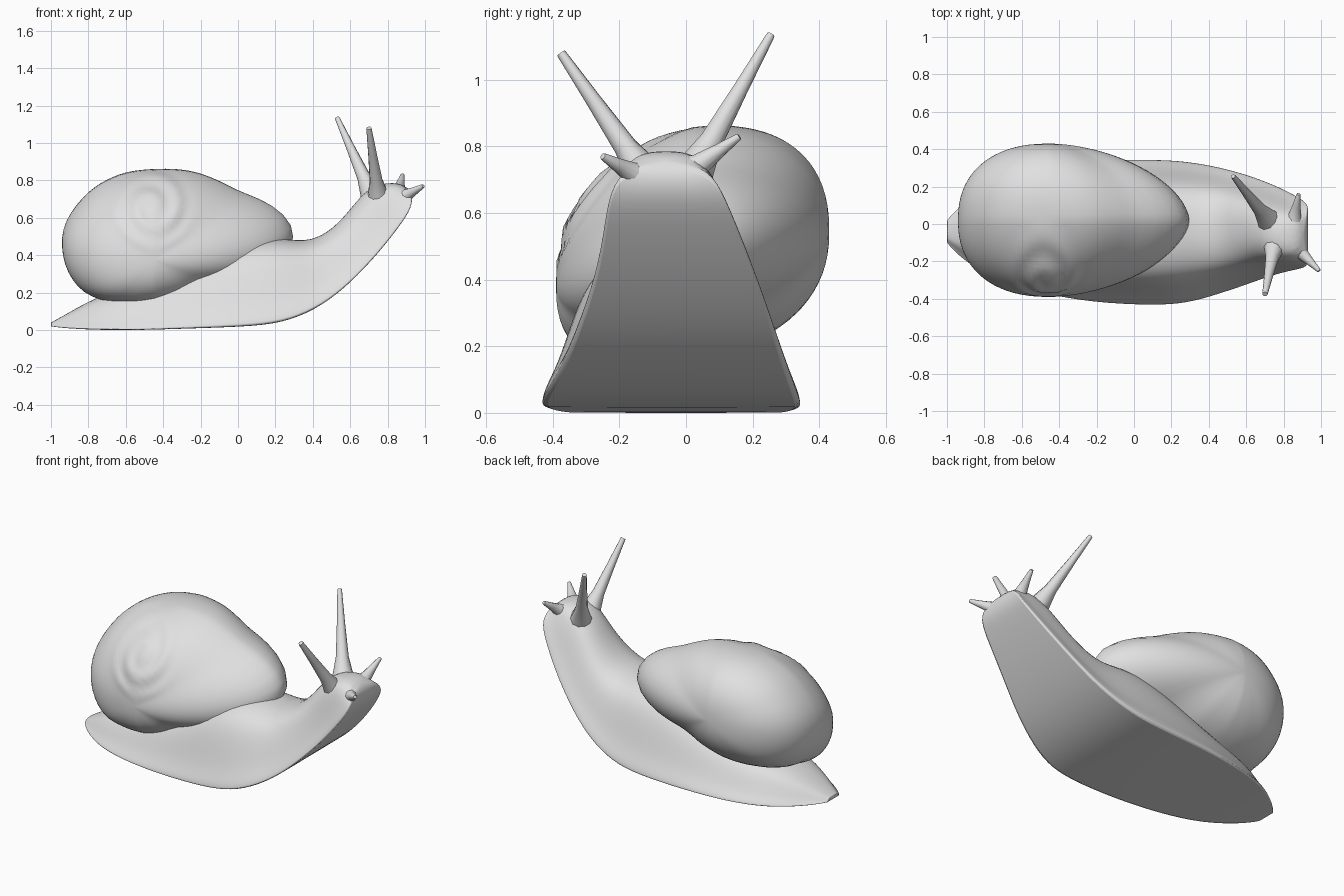
import bpy, bmesh, math
from mathutils import Vector

cube = bpy.data.objects.get("Cube")
if cube:
    bpy.data.objects.remove(cube, do_unlink=True)

grey = bpy.data.materials.new("plain_grey")
grey.use_nodes = True
grey.diffuse_color = (0.75, 0.75, 0.75, 1)
grey.node_tree.nodes["Principled BSDF"].inputs["Base Color"].default_value = (0.75, 0.75, 0.75, 1)


def loft(name, rings, creased=(), subsurf=0):
    """Skin closed rings of points; creased lists ring positions kept sharp."""
    bm = bmesh.new()
    loops = [[bm.verts.new(p) for p in ring] for ring in rings]
    n = len(loops[0])
    for a, b in zip(loops, loops[1:]):
        for i in range(n):
            j = (i + 1) % n
            bm.faces.new((a[i], a[j], b[j], b[i]))
    bm.faces.new(loops[0])
    bm.faces.new(loops[-1])
    crease = bm.edges.layers.float.new("crease_edge")
    for a, b in zip(loops, loops[1:]):
        for i in creased:
            bm.edges.get((a[i], b[i]))[crease] = 0.8
    if creased:
        for i in range(n):
            bm.edges.get((loops[0][i], loops[0][(i + 1) % n]))[crease] = 0.7
    bmesh.ops.recalc_face_normals(bm, faces=bm.faces)
    mesh = bpy.data.meshes.new(name)
    bm.to_mesh(mesh)
    bm.free()
    mesh.materials.append(grey)
    obj = bpy.data.objects.new(name, mesh)
    bpy.context.collection.objects.link(obj)
    if subsurf:
        mod = obj.modifiers.new("smooth_form", "SUBSURF")
        mod.levels = mod.render_levels = subsurf
    bpy.ops.object.select_all(action="DESELECT")
    obj.select_set(True)
    bpy.context.view_layer.objects.active = obj
    bpy.ops.object.shade_smooth_by_angle(angle=math.radians(50))
    return obj


# Body: sole point (x, z), back point (x, z), centre y, half width
sections = [
    (-1.0, 0.02, -1.0, 0.04, -0.04, 0.06),
    (-0.93, 0.01, -0.91, 0.09, -0.04, 0.14),
    (-0.75, 0.0, -0.72, 0.20, -0.03, 0.27),
    (-0.5, 0.0, -0.5, 0.24, -0.03, 0.34),
    (-0.22, 0.01, -0.22, 0.36, -0.04, 0.38),
    (0.1, 0.02, 0.0, 0.48, -0.045, 0.39),
    (0.28, 0.05, 0.2, 0.50, -0.045, 0.38),
    (0.45, 0.13, 0.36, 0.47, -0.035, 0.34),
    (0.6, 0.25, 0.48, 0.52, -0.03, 0.295),
    (0.75, 0.41, 0.58, 0.62, -0.03, 0.24),
    (0.86, 0.55, 0.67, 0.74, -0.045, 0.20),
    (0.935, 0.66, 0.77, 0.79, -0.06, 0.17),
    (0.93, 0.74, 0.88, 0.785, -0.06, 0.12),
]
half = [(1, 0), (1, 0.06), (0.88, 0.25), (0.77, 0.55), (0.62, 0.85), (0.3, 0.98)]
outline = half + [(0, 1)] + [(-k, v) for k, v in reversed(half)]
rings = []
for xb, zb, xt, zt, yc, w in sections:
    sole, back = Vector((xb, yc, zb)), Vector((xt, yc, zt))
    rings.append([sole.lerp(back, v) + Vector((0, w * k, 0)) for k, v in outline])
loft("body", rings, creased=(0, len(outline) - 1), subsurf=2)

# Shell: a spiral-like side outline swept across the width
radii = [0.745, 0.51, 0.405, 0.36, 0.38, 0.43, 0.49, 0.475, 0.37, 0.32, 0.34, 0.44]


def shell_radius(turn):
    f = turn * len(radii)
    i, t = int(f), f % 1
    a, b, c, d = (radii[(i + k) % len(radii)] for k in (-1, 0, 1, 2))
    return b + 0.5 * t * (c - a + t * (2*a - 5*b + 4*c - d + t * (3 * (b - c) + d - a)))


def coil(p):
    """Raise a faint spiral ridge around the apex on the near upper side."""
    dx, dz = p.x + 0.46, p.z - 0.66
    r = math.hypot(dx, dz)
    if p.y < 0 and r < 0.25:
        fade = 1 - r / 0.25
        wave = math.sin(math.tau * (r / 0.11) - math.atan2(dz, dx))
        lift = 0.012 * fade + 0.007 * wave * min(1, 3 * fade, 12 * r)
        p += lift * Vector((0, -0.8, 0.6))
    return p


around, across = 72, 40
rings = []
for j in range(across + 1):
    u = math.sin(math.pi * (j / across - 0.5) * 0.995)
    tilt = u * (0.12 if u < 0 else 0.05)
    ring = []
    for i in range(around):
        a = math.tau * i / around
        power = 2.3 - 0.55 * max(0, math.cos(a))
        r = (1 - abs(u) ** power) ** (1 / power) * shell_radius(i / around)
        ring.append(coil(Vector((-0.45 + r * math.cos(a), 0.02 + 0.41 * u,
                                 0.495 + tilt + r * math.sin(a)))))
    rings.append(ring)
loft("shell", rings)


# Tentacles: flared at the root, tapering to a blunt tip
def tentacle(name, root, tip, root_radius, tip_radius):
    root, tip = Vector(root), Vector(tip)
    turn = (tip - root).to_track_quat("Z", "Y")
    rings = []
    for t, flare in ((0, 1.9), (0.15, 1.3), (0.3, 0.75), (0.65, 0.35), (0.98, 0.05), (1, 0)):
        r = tip_radius * 0.8 + (root_radius - tip_radius) * flare
        rings.append([root.lerp(tip, t) + turn @ Vector((r * math.cos(a), r * math.sin(a), 0))
                      for a in (math.tau * i / 10 for i in range(10))])
    loft(name, rings)


tentacle("left_eye_stalk", (0.735, 0.0, 0.68), (0.53, 0.255, 1.135), 0.048, 0.015)
tentacle("right_eye_stalk", (0.755, -0.1, 0.68), (0.70, -0.375, 1.08), 0.046, 0.017)
tentacle("left_feeler", (0.85, -0.01, 0.71), (0.88, 0.16, 0.83), 0.046, 0.012)
tentacle("right_feeler", (0.85, -0.11, 0.69), (0.99, -0.25, 0.77), 0.048, 0.012)
